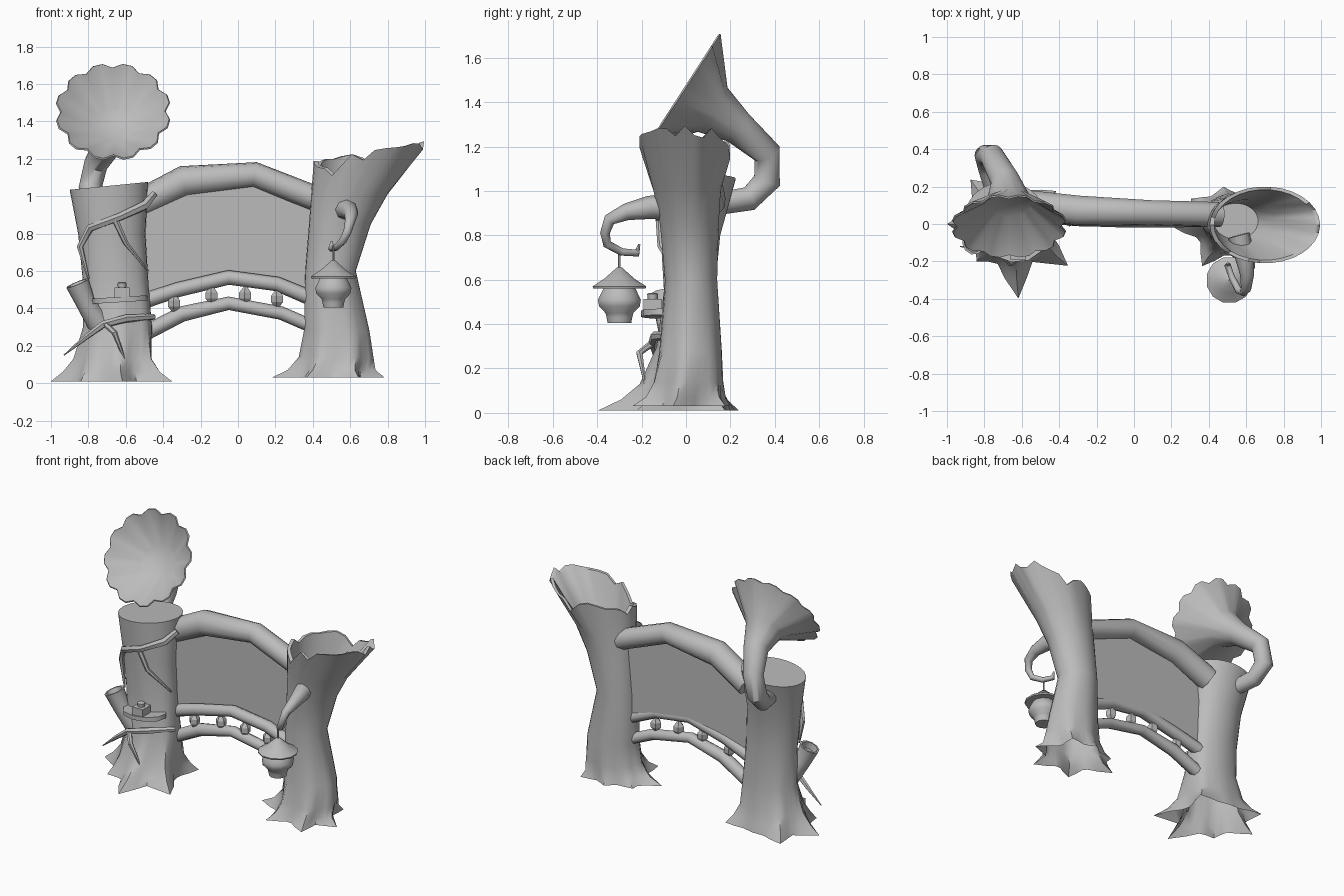
import bpy, bmesh, math, random
from mathutils import Vector

random.seed(4)
cube = bpy.data.objects.get("Cube")
if cube:
    bpy.data.objects.remove(cube)

clay = bpy.data.materials.new("plain_grey")
clay.use_nodes = True
GREY = (0.5, 0.5, 0.5, 1)
clay.diffuse_color = GREY
clay.node_tree.nodes["Principled BSDF"].inputs["Base Color"].default_value = GREY


def finish(name, bm, angle=40):
    """Turn a bmesh into a named, shaded object."""
    bmesh.ops.recalc_face_normals(bm, faces=bm.faces)
    mesh = bpy.data.meshes.new(name)
    bm.to_mesh(mesh)
    bm.free()
    mesh.materials.append(clay)
    obj = bpy.data.objects.new(name, mesh)
    bpy.context.collection.objects.link(obj)
    bpy.ops.object.select_all(action='DESELECT')
    obj.select_set(True)
    bpy.context.view_layer.objects.active = obj
    bpy.ops.object.shade_smooth_by_angle(angle=math.radians(angle))
    return obj


def loft(name, rings, angle=50, base=True):
    """Skin a list of equal-length rings; the base may stay open."""
    bm = bmesh.new()
    loops = [[bm.verts.new(p) for p in ring] for ring in rings]
    n = len(loops[0])
    for a, b in zip(loops, loops[1:]):
        for i in range(n):
            j = (i + 1) % n
            bm.faces.new((a[i], a[j], b[j], b[i]))
    if base:
        bm.faces.new(loops[0])
    bm.faces.new(loops[-1])
    return finish(name, bm, angle)


def shrink(ring, scale, shift=(0, 0, 0)):
    centre = sum(ring, Vector()) / len(ring)
    return [centre + (p - centre) * scale + Vector(shift) for p in ring]


def tube_rings(path, sides):
    """Rings round a path of (x, y, z, radius) points."""
    pts = [Vector(p[:3]) for p in path]
    rings, u = [], None
    for k, p in enumerate(pts):
        t = (pts[min(k + 1, len(pts) - 1)] - pts[max(k - 1, 0)]).normalized()
        if u is None:
            u = t.orthogonal()
        u = (u - t * u.dot(t)).normalized()
        v = t.cross(u)
        ring = []
        for i in range(sides):
            a = math.tau * i / sides
            ring.append(p + (u * math.cos(a) + v * math.sin(a)) * path[k][3])
        rings.append(ring)
    return rings


def tube(name, path, sides=6):
    return loft(name, tube_rings(path, sides))


def trunk_rings(levels, roots, sides=30):
    """Levels are (x, y, z, rx, ry, root weight, tilt); roots are (degrees, length)."""
    rings = []
    for x, y, z, rx, ry, weight, tilt in levels:
        ring = []
        for i in range(sides):
            deg = 360 * i / sides
            extra = 0
            for root, length in roots:
                d = abs((deg - root + 180) % 360 - 180)
                extra += weight * length * max(0, 1 - d / 30) ** 1.5
            a = math.radians(deg)
            px, py = (rx + extra) * math.cos(a), (ry + extra) * math.sin(a)
            ring.append(Vector((x + px, y + py, z + tilt * px)))
        rings.append(ring)
    return rings


# Right-hand trunk: slightly leaning, capped with a sloping cut, open below
loft("solid_trunk", trunk_rings([
    (-.66, 0, .01, .2, .2, 1, 0),
    (-.66, 0, .06, .2, .185, .55, 0),
    (-.655, 0, .13, .19, .16, .25, 0),
    (-.64, .01, .3, .18, .13, .06, 0),
    (-.655, .015, .55, .175, .115, 0, 0),
    (-.675, .02, .8, .18, .135, 0, 0),
    (-.69, .048, 1.055, .21, .177, 0, .1),
], [(180, .14), (276, .2), (324, .18), (132, .12), (36, .1), (228, .07)]), base=False)

# Left-hand trunk: flared, hollow, with a jagged notched rim
flared = trunk_rings([
    (.5, 0, .03, .17, .16, 1, 0),
    (.51, .005, .07, .17, .155, .5, 0),
    (.53, .01, .14, .172, .15, .22, 0),
    (.53, .02, .28, .17, .14, .05, 0),
    (.495, .023, .6, .135, .118, 0, 0),
    (.545, .015, .85, .165, .133, 0, 0),
    (.595, .005, 1, .205, .152, 0, .05),
    (.7, -.005, 1.22, .295, .205, 0, .18),
], [(180, .15), (240, .1), (300, .12), (348, .12), (96, .04), (48, .08), (144, .07)])
for i, p in enumerate(flared[-1]):
    p.z += random.uniform(-.035, .025) if i % 3 else .02
    if i in (6, 7, 18, 19):
        p.z -= .05
flared += [shrink(flared[7], .92), shrink(flared[6], .82), shrink(flared[5], .72)]
loft("hollow_trunk", flared, base=False)

# Broken side branch with a recessed end
stub = tube_rings([(-.72, -.04, .29, .07), (-.815, -.085, .43, .052),
                   (-.858, -.1, .535, .065)], 10)
stub += [shrink(stub[-1], .8), shrink(stub[-1], .7, (.015, 0, -.04))]
loft("broken_branch", stub)

# Horn: bent pipe opening into a scalloped bell with a shallow floor
horn = tube_rings([
    (-.73, .13, .94, .05), (-.775, .285, .965, .055), (-.79, .365, 1.045, .062),
    (-.76, .365, 1.17, .064), (-.69, .235, 1.285, .078),
    (-.668, .12, 1.366, .12), (-.668, -.01, 1.45, .31)], 36)
bell = sum(horn[-1], Vector()) / 36
for i, p in enumerate(horn[-1]):
    if i % 3 == 0:
        p += (bell - p) * .09
horn += [shrink(horn[6], .98, (0, -.006, .004)), shrink(horn[5], .97, (0, -.015, .01))]
loft("horn", horn)

# Arched beams between the trunks
top_beam = [(-.54, .1, .95, .08), (-.29, .07, 1.08, .083), (.09, .06, 1.115, .068),
            (.46, .05, .97, .068)]
rail = [(-.53, .05, .43, .042), (-.32, .03, .5, .04), (-.05, .02, .565, .039),
        (.21, .02, .53, .039), (.45, .03, .43, .042)]
lower_rail = [(-.53, .05, .25, .042), (-.3, .03, .37, .042), (-.05, .02, .427, .036),
              (.23, .02, .375, .036), (.45, .03, .28, .036)]
tube("top_beam", top_beam, 10)
tube("upper_rail", rail, 8)
tube("lower_rail", lower_rail, 8)

# Sign panel filling the space between top beam and upper rail
bm = bmesh.new()
outline = top_beam + rail[::-1]
face = bm.faces.new([bm.verts.new((p[0], .045, p[2])) for p in outline])
out = bmesh.ops.extrude_face_region(bm, geom=[face])
moved = [g for g in out["geom"] if isinstance(g, bmesh.types.BMVert)]
bmesh.ops.translate(bm, verts=moved, vec=(0, .01, 0))
finish("sign_panel", bm)

# Faceted beads between the rails
for x, z in [(-.34, .425), (-.14, .468), (.04, .468), (.21, .45)]:
    path = [(x, .02, z + h, r) for h, r in
            ((-.05, .008), (-.016, .034), (.016, .034), (.05, .008))]
    loft("rail_bead", tube_rings(path, 5), 20)

# Hooked branch and hanging lantern
tube("hook_branch", [
    (.56, -.06, .93, .06), (.59, -.17, .925, .052), (.605, -.27, .905, .038),
    (.6, -.345, .87, .028), (.585, -.365, .81, .022), (.56, -.355, .76, .02),
    (.525, -.29, .725, .018), (.5, -.22, .72, .018), (.5, -.21, .76, .005)], 8)


def turned(name, x, y, profile, sides=12):
    return tube(name, [(x, y, z, r) for z, r in profile], sides)


turned("lantern_cord", .51, -.3, [(.64, .006), (.73, .006)], 6)
turned("lantern_roof", .51, -.3, [(.56, .122), (.57, .125), (.605, .07), (.655, .012)])
turned("lantern_body", .51, -.3, [
    (.405, .055), (.43, .06), (.45, .065), (.48, .095), (.51, .1), (.54, .085), (.57, .07)])

# Vines wrapped round the solid trunk
tube("upper_vine", [
    (-.45, -.01, 1.01, .02), (-.5, -.07, .95, .026), (-.63, -.125, .89, .022),
    (-.79, -.095, .83, .022), (-.845, -.04, .73, .018), (-.8, -.07, .56, .006)])
tube("upper_vine_fork", [
    (-.66, -.12, .88, .018), (-.6, -.115, .75, .014), (-.48, -.03, .6, .005)])
tube("lower_vine", [
    (-.45, -.03, .355, .016), (-.6, -.14, .345, .022), (-.72, -.15, .315, .02),
    (-.82, -.13, .24, .014), (-.93, -.12, .15, .003)])
tube("lower_vine_fork", [
    (-.71, -.15, .315, .016), (-.66, -.21, .27, .016), (-.6, -.18, .11, .004)])

# Bracket shelf with a small box and knob
shelf = turned("shelf", 0, 0, [(-.014, .15), (.014, .15)], 10)
shelf.location = (-.63, -.1, .447)
shelf.scale.y = .7
shelf.rotation_euler.y = -.06
bm = bmesh.new()
bmesh.ops.create_cube(bm, size=1)
box = finish("shelf_box", bm)
box.scale = (.08, .085, .055)
box.location = (-.62, -.15, .485)
turned("box_knob", -.62, -.15, [(.51, .022), (.535, .025), (.54, .018)], 8)
